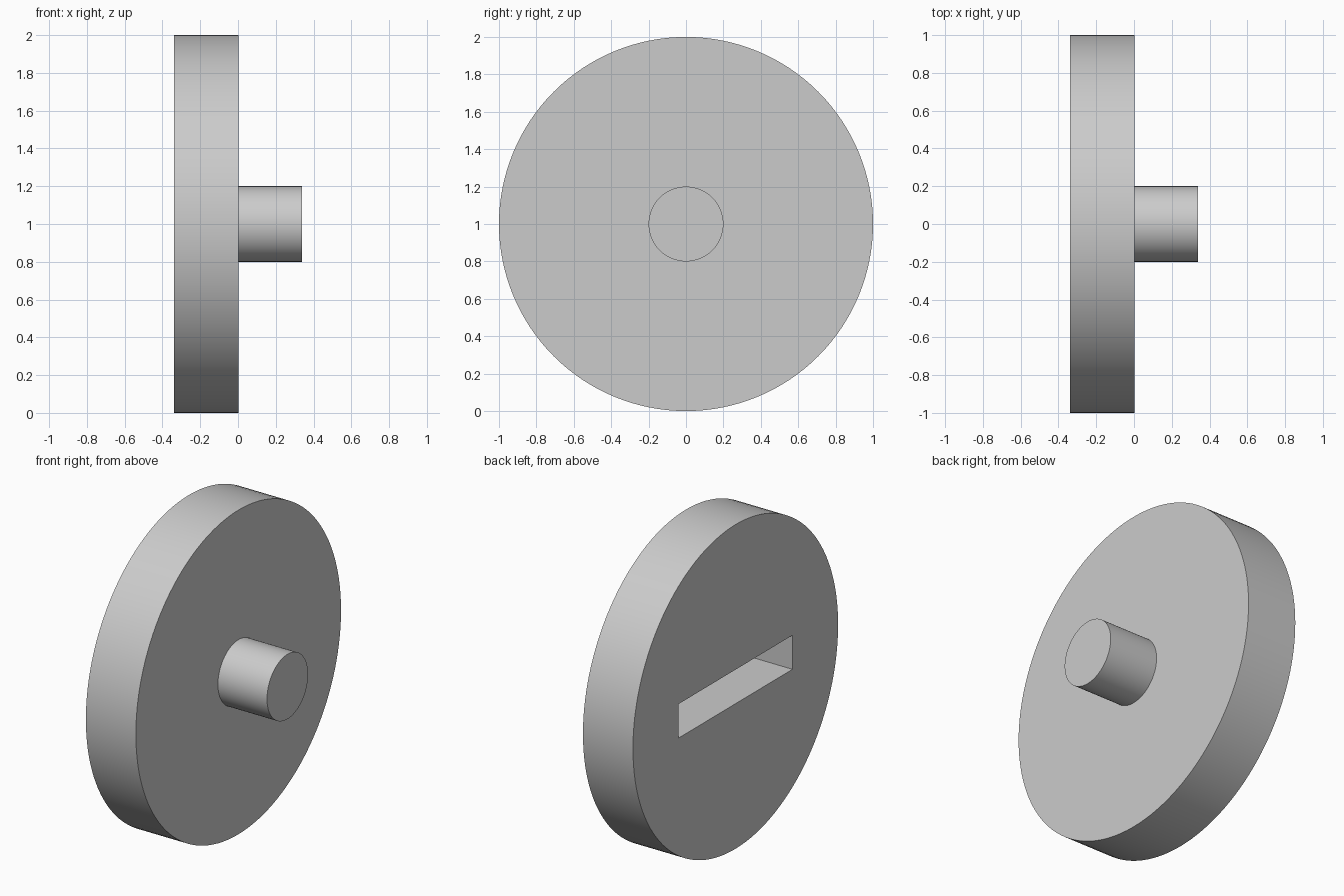
import bpy
import math

cube = bpy.data.objects.get("Cube")
if cube:
    bpy.data.objects.remove(cube, do_unlink=True)

# Overall dimensions
BACK, FACE, TIP = -0.338, 0.003, 0.338
CENTRE_Z = 1.0
SLOT_LENGTH, SLOT_HEIGHT, SLOT_DEPTH = 1.11, 0.21, 0.3

grey = bpy.data.materials.new("plain grey")
grey.use_nodes = True
colour = (0.6, 0.6, 0.6, 1)
grey.diffuse_color = colour
grey.node_tree.nodes["Principled BSDF"].inputs["Base Color"].default_value = colour


def x_cylinder(name, radius, x0, x1):
    """Cylinder lying along x between x0 and x1."""
    bpy.ops.mesh.primitive_cylinder_add(
        vertices=128, radius=radius, depth=x1 - x0,
        location=((x0 + x1) / 2, 0, CENTRE_Z), rotation=(0, math.pi / 2, 0))
    obj = bpy.context.object
    obj.name = name
    obj.data.materials.append(grey)
    return obj


def smooth(obj):
    bpy.ops.object.select_all(action="DESELECT")
    obj.select_set(True)
    bpy.context.view_layer.objects.active = obj
    bpy.ops.object.shade_smooth_by_angle(angle=math.radians(30))


# Round disc and its short central peg
disc = x_cylinder("disc", 1.0, BACK, FACE)
peg = x_cylinder("peg", 0.2, FACE, TIP)

# Blind slot cut across the plain side of the disc
bpy.ops.mesh.primitive_cube_add(size=1, location=(BACK, 0, CENTRE_Z))
cutter = bpy.context.object
cutter.name = "slot_cutter"
cutter.scale = (2 * SLOT_DEPTH, SLOT_LENGTH, SLOT_HEIGHT)
cutter.data.materials.append(grey)
cutter.hide_render = True

cut = disc.modifiers.new("slot", "BOOLEAN")
cut.operation = "DIFFERENCE"
cut.solver = "EXACT"
cut.object = cutter
bpy.context.view_layer.objects.active = disc
bpy.ops.object.modifier_apply(modifier=cut.name)
bpy.data.objects.remove(cutter, do_unlink=True)

# Smooth rims with crisp edges
for part in (disc, peg):
    smooth(part)
